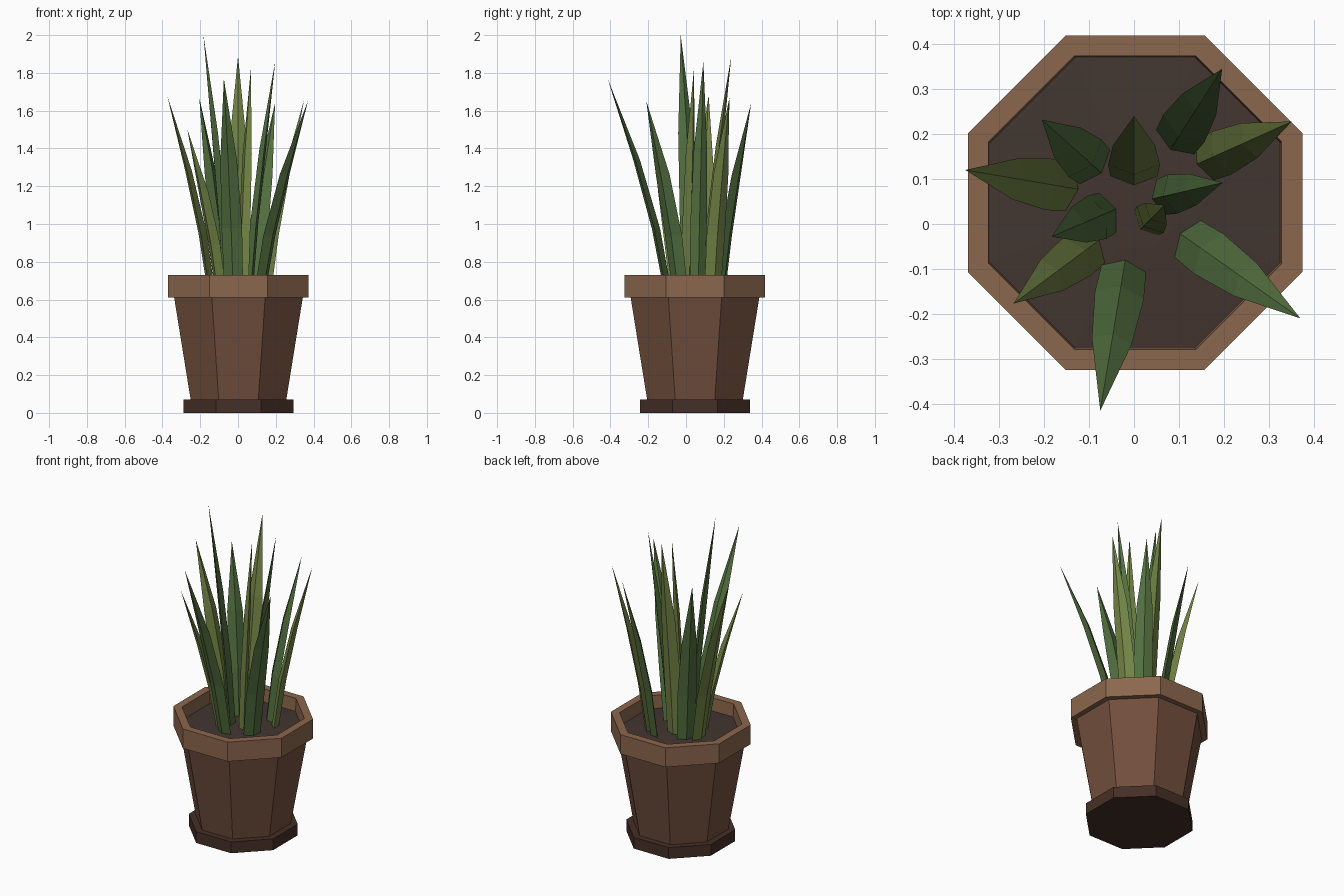
import bpy, bmesh, math
from mathutils import Vector

if "Cube" in bpy.data.objects:
    bpy.data.objects.remove(bpy.data.objects["Cube"])

CX, CY = 0.0025, 0.0475   # pot axis
SOIL_Z = 0.655


def material(name, rgb):
    m = bpy.data.materials.new(name)
    m.diffuse_color = (*rgb, 1)
    m.use_nodes = True
    m.node_tree.nodes["Principled BSDF"].inputs["Base Color"].default_value = m.diffuse_color
    return m


def finish(bm, name, mat):
    bmesh.ops.recalc_face_normals(bm, faces=bm.faces)
    me = bpy.data.meshes.new(name)
    bm.to_mesh(me)
    bm.free()
    me.materials.append(mat)
    ob = bpy.data.objects.new(name, me)
    bpy.context.collection.objects.link(ob)
    return ob


def octagon_part(name, profile, mat, ring=False):
    """Eight-sided lathe; profile is (distance to flat side, z)."""
    bm = bmesh.new()
    loops = []
    for apothem, z in profile:
        r = apothem / math.cos(math.pi / 8)
        loops.append([bm.verts.new((CX + r * math.cos(a), CY + r * math.sin(a), z))
                      for a in (math.pi / 8 + i * math.pi / 4 for i in range(8))])
    pairs = list(zip(loops, loops[1:]))
    if ring:
        pairs.append((loops[-1], loops[0]))
    else:
        bm.faces.new(loops[0])
        bm.faces.new(loops[-1])
    for a, b in pairs:
        for i in range(8):
            j = (i + 1) % 8
            bm.faces.new((a[i], a[j], b[j], b[i]))
    return finish(bm, name, mat)


def leaf(name, base, tip, width, mat):
    """Diamond-section blade that leans outward and tapers to a point."""
    start = Vector((*base, SOIL_Z - 0.02))
    span = Vector(tip) - start
    out = Vector((span.x, span.y, 0)).normalized()
    side = Vector((-out.y, out.x, 0))
    bm = bmesh.new()
    loops = []
    # height fraction, lean fraction, width scale
    for h, s, w in ((0, 0, 0.95), (0.3, 0.2, 1.05), (0.62, 0.52, 0.85)):
        c = start + Vector((span.x * s, span.y * s, span.z * h))
        hw, ht = width * w / 2, 0.021 * w
        loops.append([bm.verts.new(c + d) for d in
                      (side * hw, out * ht, -side * hw, -out * ht)])
    point = bm.verts.new(tip)
    bm.faces.new(loops[0])
    for a, b in zip(loops, loops[1:]):
        for i in range(4):
            j = (i + 1) % 4
            bm.faces.new((a[i], a[j], b[j], b[i]))
    for i in range(4):
        bm.faces.new((loops[-1][i], loops[-1][(i + 1) % 4], point))
    return finish(bm, name, mat)


clay = material("clay", (0.17, 0.08, 0.047))
clay_light = material("clay_light", (0.26, 0.135, 0.075))
clay_dark = material("clay_dark", (0.06, 0.028, 0.02))
earth = material("earth", (0.055, 0.036, 0.03))
green = material("leaf_green", (0.085, 0.16, 0.05))
olive = material("leaf_olive", (0.17, 0.23, 0.06))

# Pot
octagon_part("saucer", [(0.29, 0), (0.29, 0.07)], clay_dark)
octagon_part("pot_body", [(0.25, 0.05), (0.342, 0.62)], clay)
octagon_part("pot_rim", [(0.372, 0.61), (0.372, 0.73), (0.326, 0.73), (0.321, 0.61)],
             clay_light, ring=True)
octagon_part("soil", [(0.324, 0.615), (0.324, SOIL_Z - 0.005), (0.1, SOIL_Z + 0.008)], earth)

# Leaves: base xy, tip xyz, width, material
leaves = [
    ((-0.022, -0.095), (-0.075, -0.415, 1.77), 0.105, green),
    ((0.115, -0.03), (0.37, -0.21, 1.65), 0.105, green),
    ((-0.09, -0.045), (-0.268, -0.177, 1.50), 0.10, olive),
    ((-0.057, 0.026), (-0.183, -0.028, 2.00), 0.10, green),
    ((-0.14, 0.08), (-0.375, 0.12, 1.68), 0.11, olive),
    ((-0.085, 0.125), (-0.205, 0.232, 1.67), 0.105, green),
    ((0.0, 0.105), (0.0, 0.24, 1.89), 0.11, olive),
    ((0.09, 0.18), (0.196, 0.345, 1.64), 0.105, green),
    ((0.155, 0.14), (0.351, 0.228, 1.66), 0.10, olive),
    ((0.058, 0.06), (0.197, 0.092, 1.86), 0.085, green),
    ((0.028, 0.002), (0.068, 0.042, 1.82), 0.08, olive),
]
for n, (base, tip, width, mat) in enumerate(leaves, 1):
    leaf(f"leaf_{n:02d}", base, tip, width, mat)
